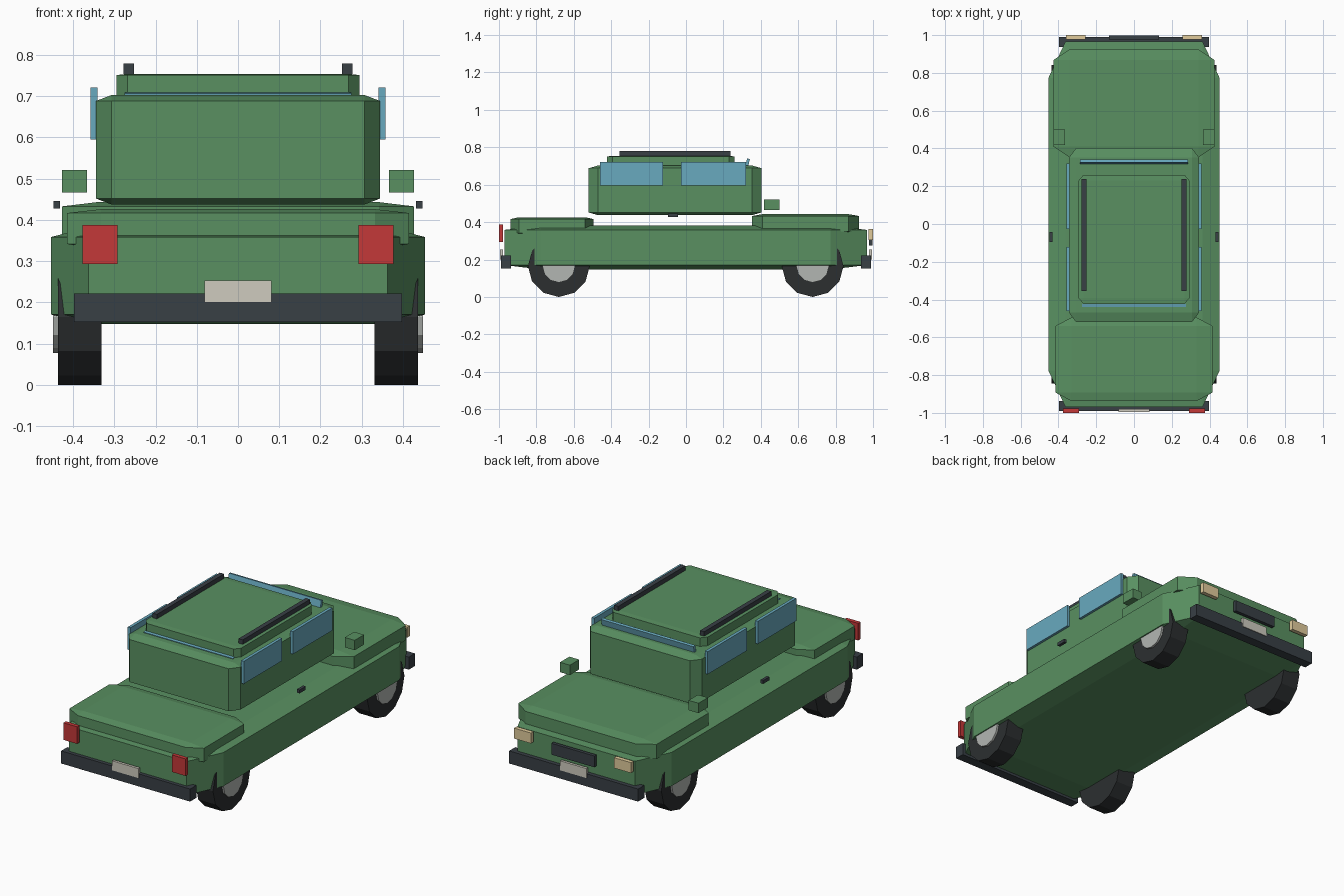
import bpy, bmesh, math
from mathutils import Matrix

if "Cube" in bpy.data.objects:
    bpy.data.objects.remove(bpy.data.objects["Cube"])


def material(name, rgb):
    m = bpy.data.materials.new(name)
    m.diffuse_color = (*rgb, 1)
    m.use_nodes = True
    m.node_tree.nodes["Principled BSDF"].inputs["Base Color"].default_value = m.diffuse_color
    return m


GREEN = material("green_paint", (0.10, 0.28, 0.12))
DARK = material("dark_trim", (0.04, 0.05, 0.06))
TYRE = material("tyre_rubber", (0.025, 0.028, 0.03))
HUB = material("hub_grey", (0.45, 0.47, 0.45))
GLASS = material("blue_glass", (0.14, 0.40, 0.52))
RED = material("red_lens", (0.55, 0.04, 0.04))
CREAM = material("cream_lens", (0.75, 0.60, 0.33))
PLATE = material("plate_white", (0.62, 0.60, 0.52))


def finish(bm, name, mat):
    mesh = bpy.data.meshes.new(name)
    bm.to_mesh(mesh)
    bm.free()
    mesh.materials.append(mat)
    ob = bpy.data.objects.new(name, mesh)
    bpy.context.collection.objects.link(ob)
    return ob


def box(name, mat, x, y, z, bevel=0.0, tilt=0.0):
    """Box from (min, max) ranges; the bevel is a fraction of each side."""
    bm = bmesh.new()
    bmesh.ops.create_cube(bm, size=1)
    if bevel:
        bmesh.ops.bevel(bm, geom=bm.edges[:], offset=bevel, segments=1,
                        affect='EDGES', profile=0.5)
    size = [b - a for a, b in (x, y, z)]
    centre = [(a + b) / 2 for a, b in (x, y, z)]
    bm.transform(Matrix.Translation(centre) @ Matrix.Rotation(tilt, 4, 'X')
                 @ Matrix.Diagonal((*size, 1)))
    return finish(bm, name, mat)


def pair(name, mat, x, y, z, **kw):
    """Box on the right side and its mirror on the left."""
    box(name + "_right", mat, x, y, z, **kw)
    box(name + "_left", mat, (-x[1], -x[0]), y, z, **kw)


def disc(name, mat, x0, x1, y, z, radius):
    """Twelve-sided cylinder along x."""
    bm = bmesh.new()
    bmesh.ops.create_cone(bm, cap_ends=True, segments=12, radius1=radius,
                          radius2=radius, depth=abs(x1 - x0))
    bm.transform(Matrix.Translation(((x0 + x1) / 2, y, z))
                 @ Matrix.Rotation(math.pi / 2, 4, 'Y'))
    return finish(bm, name, mat)


# Body shell, both decks, cabin and roof
box("body", GREEN, (-.453, .453), (-.97, .967), (.147, .382), bevel=.1)
box("short_deck", GREEN, (-.415, .415), (-.937, -.495), (.332, .426), bevel=.1)
box("long_deck", GREEN, (-.427, .427), (.353, .925), (.34, .443), bevel=.1)
box("cabin", GREEN, (-.344, .344), (-.52, .403), (.437, .703), bevel=.055)
box("roof", GREEN, (-.294, .294), (-.423, .26), (.69, .754), bevel=.045)

# Roof rails, mirrors and door handles
pair("roof_rail", DARK, (.252, .278), (-.355, .237), (.754, .779))
pair("mirror", GREEN, (.366, .427), (.418, .5), (.466, .521))
pair("door_handle", DARK, (.431, .447), (-.096, -.042), (.427, .446))

# Windows and tilted screens
pair("window_a", GLASS, (.341, .358), (-.46, -.123), (.595, .721))
pair("window_b", GLASS, (.341, .358), (-.027, .32), (.595, .721))
box("long_deck_screen", GLASS, (-.285, .285), (.31, .325), (.59, .741), tilt=-.22)
box("short_deck_screen", GLASS, (-.275, .275), (-.427, -.412), (.58, .709), tilt=.18)

# Bumpers, plates, lights and grille
for side, s in (("front", -1), ("back", 1)):
    def span(a, b):
        return tuple(sorted((s * a, s * b)))
    box(side + "_bumper", DARK, (-.398, .398), span(.936, .99), (.152, .222))
    box(side + "_plate", PLATE, (-.081, .081), span(.979, .994), (.2, .253))
pair("red_light", RED, (.292, .377), (-1.0, -.978), (.293, .388))
pair("cream_light", CREAM, (.256, .36), (.977, 1.0), (.305, .363))
box("grille", DARK, (-.133, .133), (.978, .997), (.275, .338))

# Wheels
for end, y in (("front", -.68), ("back", .677)):
    for side, s in (("left", -1), ("right", 1)):
        disc(f"{end}_{side}_tyre", TYRE, s * .331, s * .437, y, .165, .165)
        disc(f"{end}_{side}_hub", HUB, s * .40, s * .448, y, .165, .088)
